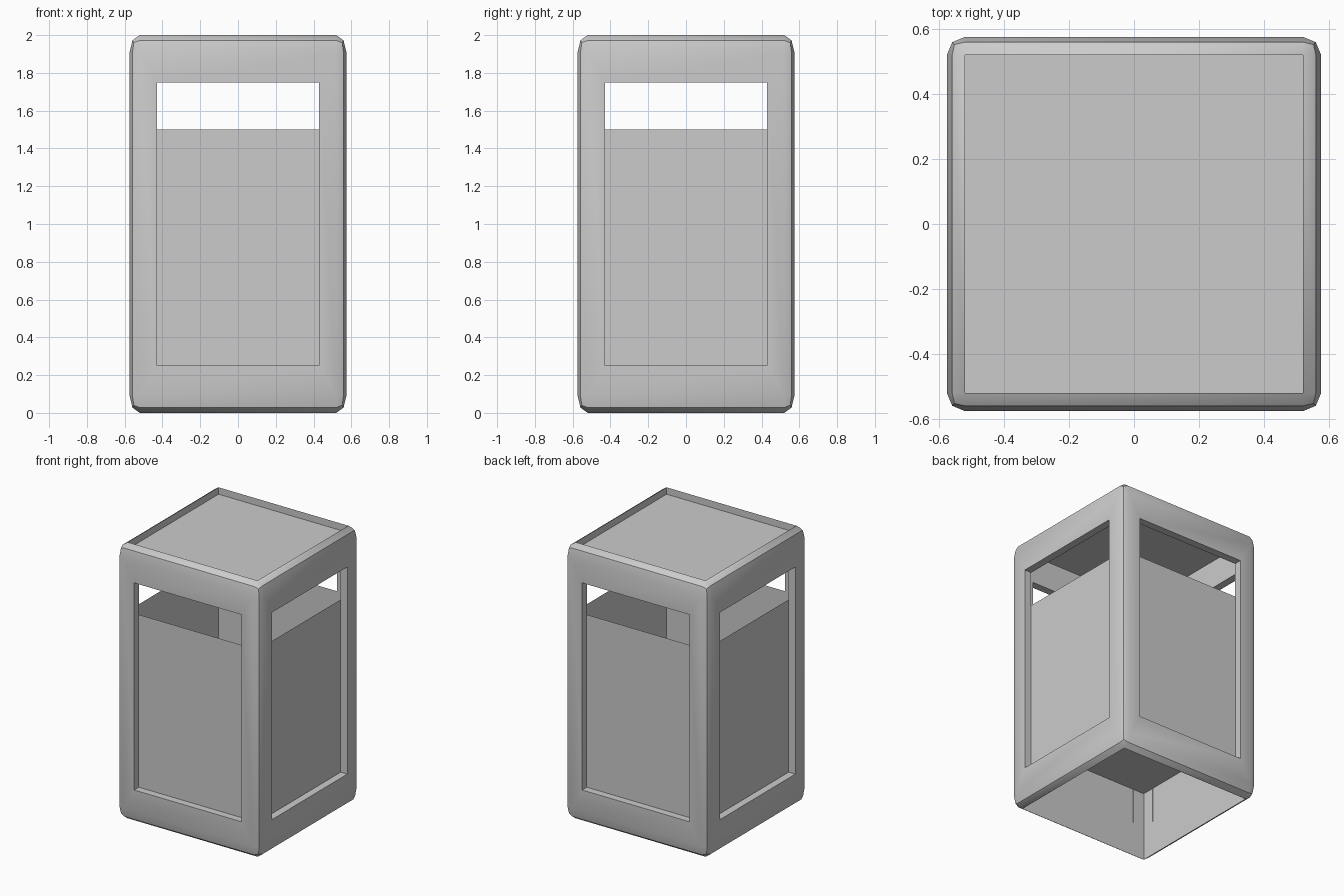
import bpy, bmesh, math
from mathutils import Matrix, Vector

if "Cube" in bpy.data.objects:
    bpy.data.objects.remove(bpy.data.objects["Cube"])

HALF, INNER, OPEN = 0.575, 0.52, 0.43
BEVEL = HALF - INNER
ZS = 1.0 / HALF                      # vertical stretch of the cube
SIDES = (("front", 0), ("right", 90), ("back", 180), ("left", 270))


def rot(deg):
    return Matrix.Rotation(math.radians(deg), 3, 'Z')


def add_object(name, bm):
    mesh = bpy.data.meshes.new(name)
    bm.to_mesh(mesh)
    bm.free()
    obj = bpy.data.objects.new(name, mesh)
    bpy.context.collection.objects.link(obj)
    return obj


def rect(w, y, z0, z1):
    return [Vector(p) for p in ((-w, y, z0), (w, y, z0), (w, y, z1), (-w, y, z1))]


def plane(name, points):
    bm = bmesh.new()
    bm.faces.new([bm.verts.new(p) for p in points])
    return add_object(name, bm)


# Outer frame: rounded box stretched upward, large faces replaced by open borders
bm = bmesh.new()
bmesh.ops.create_cube(bm, size=2 * HALF)
bmesh.ops.bevel(bm, geom=bm.edges[:], offset=BEVEL, offset_type='OFFSET',
                segments=2, profile=0.5, affect='EDGES')
for v in bm.verts:
    v.co.z = v.co.z * ZS + 1
big = [f for f in bm.faces if f.calc_area() > 0.5]
bmesh.ops.delete(bm, geom=big, context='FACES_ONLY')

# Face border, window reveal and inner wall on each side
z_edge = INNER * ZS
loops = [rect(INNER, -HALF, 1 - z_edge, 1 + z_edge),
         rect(OPEN, -HALF, 0.25, 1.75),
         rect(OPEN, -INNER, 0.25, 1.75),
         rect(INNER, -INNER, 0, 2)]
for _, deg in SIDES:
    m = rot(deg)
    rings = [[bm.verts.new(m @ p) for p in loop] for loop in loops]
    for a, b in zip(rings, rings[1:]):
        for i in range(4):
            j = (i + 1) % 4
            bm.faces.new((a[i], a[j], b[j], b[i]))
bmesh.ops.remove_doubles(bm, verts=bm.verts[:], dist=0.001)
bmesh.ops.recalc_face_normals(bm, faces=bm.faces[:])
frame = add_object("outer_frame", bm)
bpy.context.view_layer.objects.active = frame
frame.select_set(True)
bpy.ops.object.shade_smooth_by_angle(angle=math.radians(30))

# Side panels, leaving a slot at the top of every window
for name, deg in SIDES:
    m = rot(deg)
    plane(name + "_panel", [m @ p for p in rect(OPEN, -INNER - 0.002, 0.25, 1.5)])

# Recessed roof and raised bin floor
for name, z in (("roof_plate", 1.95), ("bin_floor", 0.5)):
    s = INNER
    plane(name, [(-s, -s, z), (s, -s, z), (s, s, z), (-s, s, z)])
